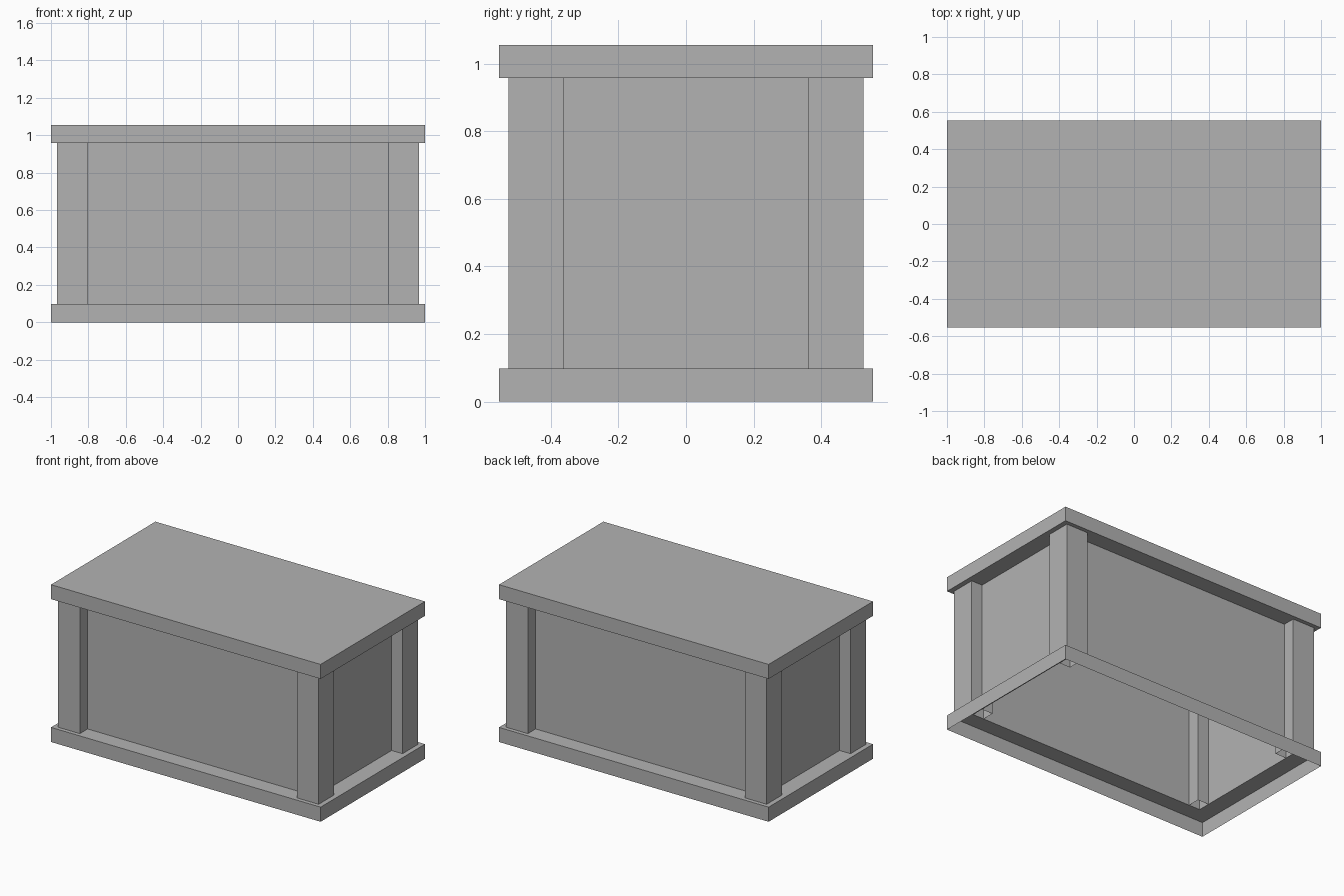
import bpy
import bmesh

cube = bpy.data.objects.get("Cube")
if cube:
    bpy.data.objects.remove(cube, do_unlink=True)

grey = bpy.data.materials.new("plain_grey")
grey.use_nodes = True
colour = (0.45, 0.45, 0.45, 1)
grey.diffuse_color = colour
grey.node_tree.nodes["Principled BSDF"].inputs["Base Color"].default_value = colour


def stacked_shell(name, sections, centre=(0, 0), cap=False):
    """Join rectangles (half width, half depth, height) into a shell open below."""
    bm = bmesh.new()
    rings = []
    for w, d, z in sections:
        rings.append([bm.verts.new((centre[0] + sx * w, centre[1] + sy * d, z))
                      for sx, sy in ((-1, -1), (1, -1), (1, 1), (-1, 1))])
    for low, high in zip(rings, rings[1:]):
        for i in range(4):
            j = (i + 1) % 4
            bm.faces.new((low[i], low[j], high[j], high[i]))
    if cap:
        bm.faces.new(rings[-1])
    mesh = bpy.data.meshes.new(name)
    bm.to_mesh(mesh)
    bm.free()
    mesh.materials.append(grey)
    obj = bpy.data.objects.new(name, mesh)
    bpy.context.scene.collection.objects.link(obj)
    return obj


WIDE, DEEP = 1.0, 0.553          # plinth and lid
PANEL_W, PANEL_D = 0.886, 0.444  # recessed walls
FLOOR, CEILING, TOP = 0.098, 0.958, 1.055

# Body: plinth, recessed panels and lid in one open-bottomed shell
stacked_shell("chest_body", [
    (WIDE, DEEP, 0), (WIDE, DEEP, FLOOR),
    (PANEL_W, PANEL_D, FLOOR), (PANEL_W, PANEL_D, CEILING),
    (WIDE, DEEP, CEILING), (WIDE, DEEP, TOP)], cap=True)

# Corner posts, hollow and centred on the panel corners
for side, sx in (("left", 1), ("right", -1)):
    for end, sy in (("front", -1), ("back", 1)):
        stacked_shell(f"{end}_{side}_post",
                      [(0.081, 0.082, FLOOR), (0.081, 0.082, CEILING)],
                      centre=(sx * PANEL_W, sy * PANEL_D))
